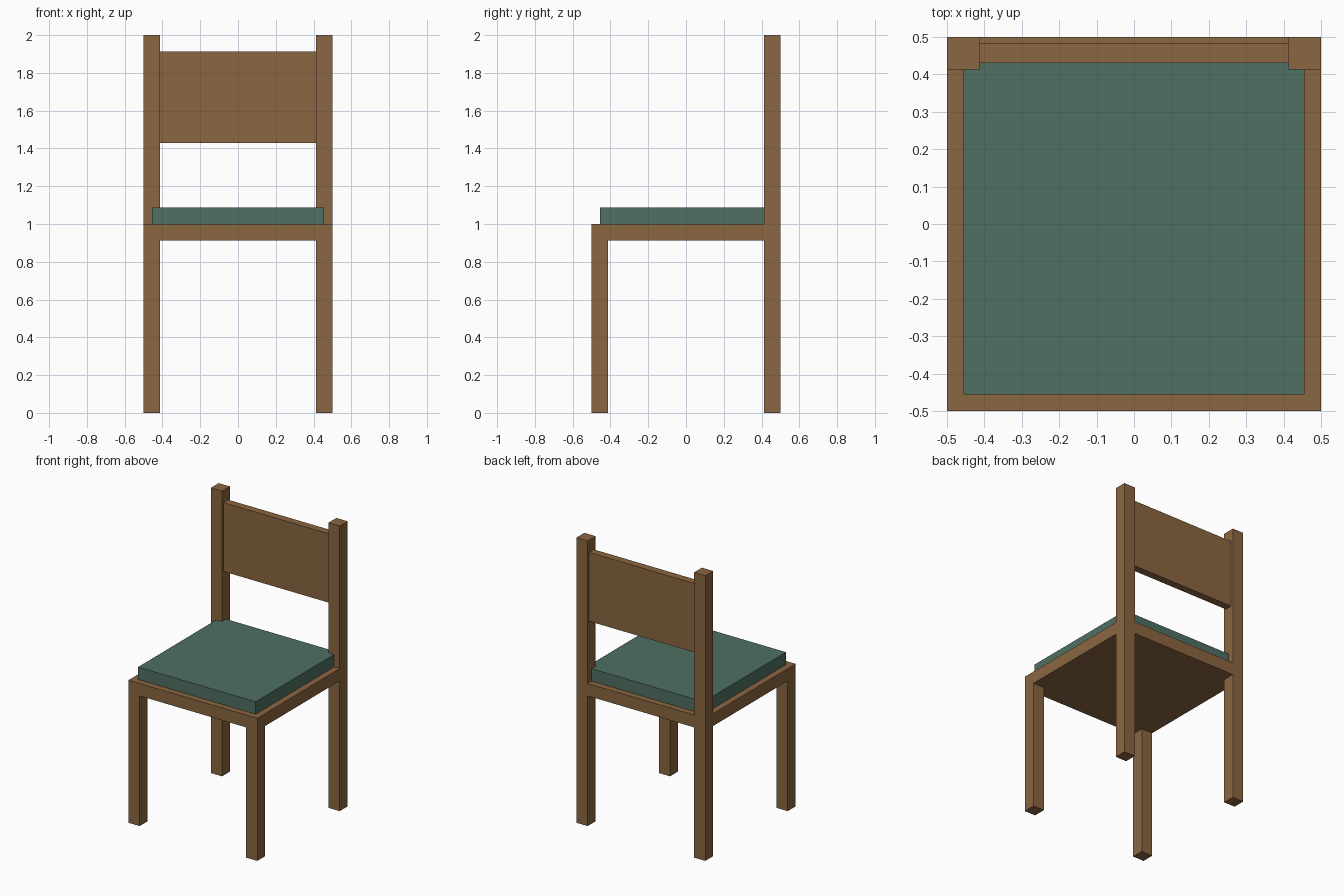
import bpy
import bmesh

cube = bpy.data.objects.get("Cube")
if cube:
    bpy.data.objects.remove(cube, do_unlink=True)

HALF = 0.5            # half width and depth of the frame
POST = 0.087          # thickness of legs and seat
INNER = HALF - POST   # inner face of the legs
SEAT_TOP = 1.0


def make_material(name, color):
    mat = bpy.data.materials.new(name)
    mat.use_nodes = True
    mat.diffuse_color = color
    bsdf = next(n for n in mat.node_tree.nodes if n.type == "BSDF_PRINCIPLED")
    bsdf.inputs["Base Color"].default_value = color
    return mat


def prism(name, outline, z0, z1, mat):
    """Extrude a flat xy outline upward from z0 to z1."""
    bm = bmesh.new()
    base = bm.faces.new([bm.verts.new((x, y, z0)) for x, y in outline])
    top = bmesh.ops.extrude_face_region(bm, geom=[base], use_keep_orig=True)
    verts = [v for v in top["geom"] if isinstance(v, bmesh.types.BMVert)]
    bmesh.ops.translate(bm, verts=verts, vec=(0, 0, z1 - z0))
    bmesh.ops.recalc_face_normals(bm, faces=bm.faces)
    mesh = bpy.data.meshes.new(name)
    bm.to_mesh(mesh)
    bm.free()
    mesh.materials.append(mat)
    obj = bpy.data.objects.new(name, mesh)
    bpy.context.collection.objects.link(obj)
    return obj


def box(name, x, y, z, mat):
    outline = [(x[0], y[0]), (x[1], y[0]), (x[1], y[1]), (x[0], y[1])]
    return prism(name, outline, z[0], z[1], mat)


wood = make_material("brown wood", (0.258, 0.132, 0.053, 1))
fabric = make_material("green fabric", (0.079, 0.162, 0.122, 1))

# Front legs and full-height rear posts
for side, x in (("right", (-HALF, -INNER)), ("left", (INNER, HALF))):
    box(f"front_leg_{side}", x, (-HALF, -INNER), (0, SEAT_TOP - POST), wood)
    box(f"rear_post_{side}", x, (INNER, HALF), (0, 2), wood)

# Seat panel, notched around the rear posts
seat_outline = [(-HALF, -HALF), (HALF, -HALF), (HALF, INNER), (INNER, INNER),
                (INNER, HALF), (-INNER, HALF), (-INNER, INNER), (-HALF, INNER)]
prism("seat", seat_outline, SEAT_TOP - POST, SEAT_TOP, wood)

# Cushion inset from the seat edge
PAD = 0.456
box("cushion", (-PAD, PAD), (-PAD, PAD), (SEAT_TOP, SEAT_TOP + POST), fabric)

# Backrest panel between the posts
box("backrest", (-INNER, INNER), (0.43, 0.483), (1.43, 1.913), wood)
